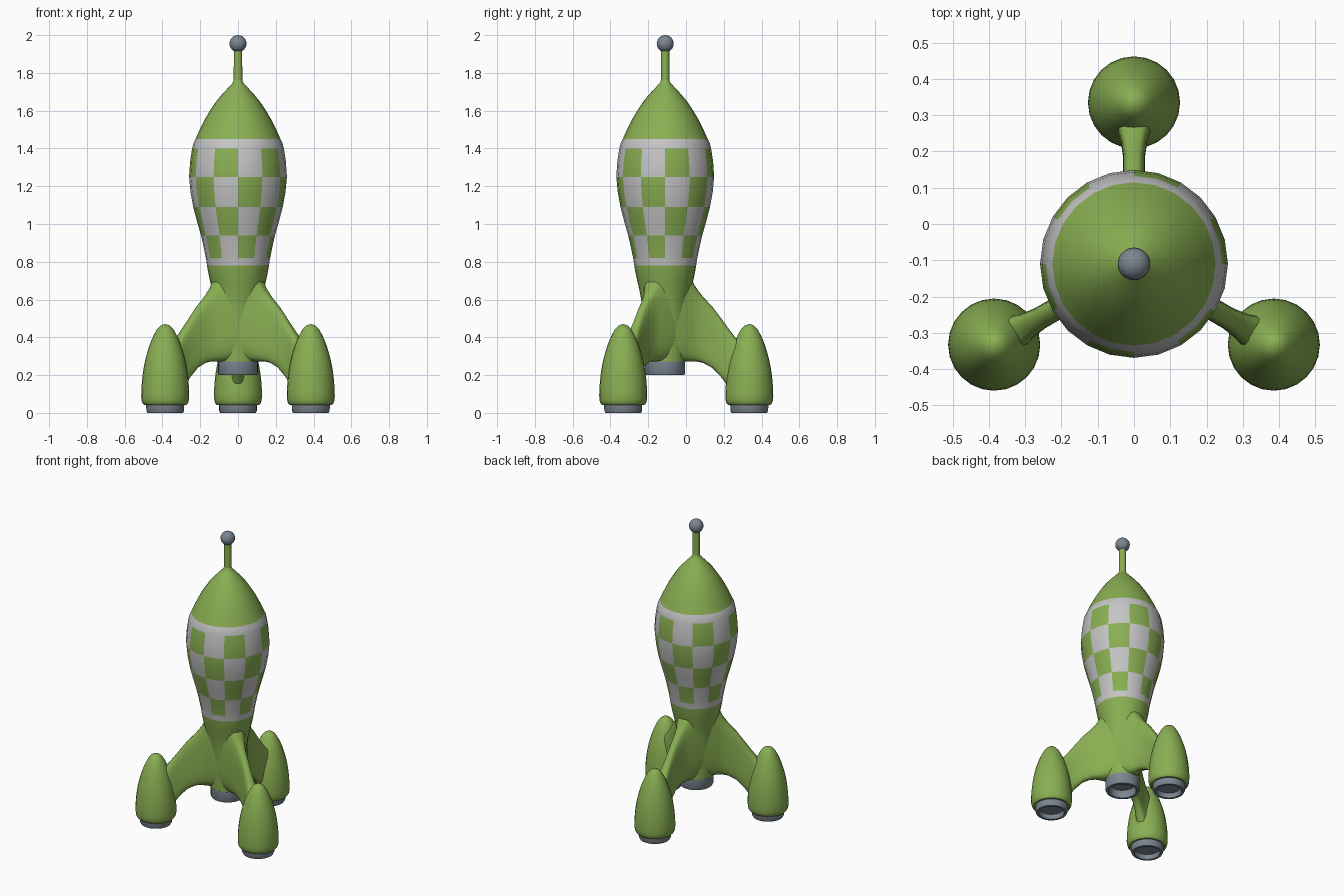
import bpy, bmesh, math
from mathutils import Vector

if "Cube" in bpy.data.objects:
    bpy.data.objects.remove(bpy.data.objects["Cube"])

CY = -0.11            # rocket axis sits at y = -0.11
SIDES = 24


def material(name, rgb):
    m = bpy.data.materials.new(name)
    m.diffuse_color = (*rgb, 1)
    m.use_nodes = True
    m.node_tree.nodes["Principled BSDF"].inputs["Base Color"].default_value = m.diffuse_color
    return m


GREEN = material("leaf green", (0.25, 0.43, 0.085))
PALE = material("pale grey", (0.56, 0.56, 0.56))
STEEL = material("steel grey", (0.20, 0.24, 0.28))


def smooth_profile(pts, steps=2):
    """Catmull-Rom through (radius, z) points; the given points are kept."""
    p = [Vector(q) for q in pts]
    p = [2 * p[0] - p[1]] + p + [2 * p[-1] - p[-2]]
    out = []
    for a, b, c, d in zip(p, p[1:], p[2:], p[3:]):
        for i in range(steps):
            t = i / steps
            v = 0.5 * (2 * b + (c - a) * t + (2 * a - 5 * b + 4 * c - d) * t * t
                       + (3 * b - a - 3 * c + d) * t ** 3)
            out.append((max(v.x, 0), v.y))
    return out + [tuple(pts[-1])]


def finish(name, bm, mats, angle=40):
    bmesh.ops.remove_doubles(bm, verts=bm.verts, dist=1e-5)
    bmesh.ops.recalc_face_normals(bm, faces=bm.faces)
    me = bpy.data.meshes.new(name)
    bm.to_mesh(me)
    bm.free()
    for m in mats:
        me.materials.append(m)
    for f in me.polygons:
        f.use_smooth = True
    me.set_sharp_from_angle(angle=math.radians(angle))
    ob = bpy.data.objects.new(name, me)
    bpy.context.collection.objects.link(ob)
    return ob


def loft(rings, rule=None, wrap_caps=False):
    bm = bmesh.new()
    vs = [[bm.verts.new(p) for p in r] for r in rings]
    n = len(vs[0])
    for a, b in zip(vs, vs[1:]):
        for i in range(n):
            j = (i + 1) % n
            f = bm.faces.new((a[i], a[j], b[j], b[i]))
            if rule:
                f.material_index = rule(i, f.calc_center_median().z)
    if wrap_caps:
        bm.faces.new(vs[0])
        bm.faces.new(vs[-1])
    return bm


def lathe(name, profile, centre, mats, rule=None):
    rings = []
    for r, z in profile:
        rings.append([(centre[0] + r * math.sin(math.tau * i / SIDES),
                       centre[1] - r * math.cos(math.tau * i / SIDES), z)
                      for i in range(SIDES)])
    bm = loft(rings, rule)
    bmesh.ops.dissolve_degenerate(bm, dist=1e-6, edges=bm.edges)
    return finish(name, bm, mats)


# hull with painted checks between two pale bands
ROWS = [0.82, 0.94, 1.09, 1.25, 1.40]


def checks(i, z):
    if z < 0.78 or z > 1.45:
        return 0
    if z < ROWS[0] or z > ROWS[-1]:
        return 1
    row = sum(z > h for h in ROWS) - 1
    return (row + i // 2) % 2


hull = [(0.105, 0.27), (0.109, 0.40), (0.120, 0.55), (0.137, 0.65), (0.153, 0.72),
        (0.164, 0.78), (0.170, 0.82), (0.196, 0.94), (0.237, 1.09), (0.259, 1.25),
        (0.243, 1.40), (0.225, 1.45), (0.178, 1.55), (0.115, 1.65), (0.058, 1.715),
        (0.026, 1.75)]
lathe("hull", [(0, 0.27)] + smooth_profile(hull) + [(0.022, 1.765), (0, 1.765)],
      (0, CY), [GREEN, PALE], checks)

# main nozzle, hollow underneath
lathe("main_nozzle", [(0, 0.272), (0.106, 0.272), (0.106, 0.21), (0.101, 0.2),
                      (0.084, 0.2), (0.078, 0.25), (0, 0.255)], (0, CY), [STEEL])

# antenna and ball
lathe("antenna", [(0, 1.74), (0.023, 1.74), (0.022, 1.93), (0, 1.93)], (0, CY), [GREEN])
ball = [(0.045 * math.sin(math.pi * k / 12), 1.955 - 0.045 * math.cos(math.pi * k / 12))
        for k in range(13)]
lathe("antenna_ball", ball, (0, CY), [STEEL])

# pods, pod nozzles and fins, three times round the axis
POD = [(0.112, 0.042), (0.122, 0.055), (0.127, 0.09), (0.123, 0.17), (0.112, 0.25),
       (0.095, 0.32), (0.073, 0.385), (0.045, 0.44), (0.022, 0.463), (0, 0.47)]
# fin stations: distance from axis, top, bottom, half thickness
FIN = [(0.05, 0.80, 0.275, 0.100), (0.10, 0.76, 0.272, 0.078), (0.14, 0.705, 0.272, 0.056),
       (0.165, 0.66, 0.272, 0.045), (0.20, 0.615, 0.265, 0.036), (0.25, 0.562, 0.238, 0.031),
       (0.30, 0.495, 0.185, 0.031), (0.34, 0.44, 0.13, 0.037), (0.37, 0.40, 0.10, 0.047),
       (0.42, 0.36, 0.09, 0.06)]


def spow(v, e):
    return math.copysign(abs(v) ** e, v)


for label, deg in (("rear", 90), ("left", 210), ("right", 330)):
    out = Vector((math.cos(math.radians(deg)), math.sin(math.radians(deg)), 0))
    side = Vector((-out.y, out.x, 0))
    axis = Vector((0, CY, 0))
    c = axis + out * 0.445
    lathe(label + "_pod", [(0, 0.042)] + smooth_profile(POD), c, [GREEN])
    lathe(label + "_pod_nozzle", [(0, 0.045), (0.101, 0.045), (0.100, 0.012), (0.094, 0),
                                  (0.079, 0), (0.072, 0.03), (0, 0.034)], c, [STEEL])
    rings = []
    for r, top, bot, w in FIN:
        mid, h = (top + bot) / 2, (top - bot) / 2
        ring = []
        for k in range(24):
            a = math.tau * k / 24
            ring.append(axis + out * r + side * w * spow(math.cos(a), 0.6)
                        + Vector((0, 0, mid + h * spow(math.sin(a), 0.6))))
        rings.append(ring)
    finish(label + "_fin", loft(rings, wrap_caps=True), [GREEN], 75)
